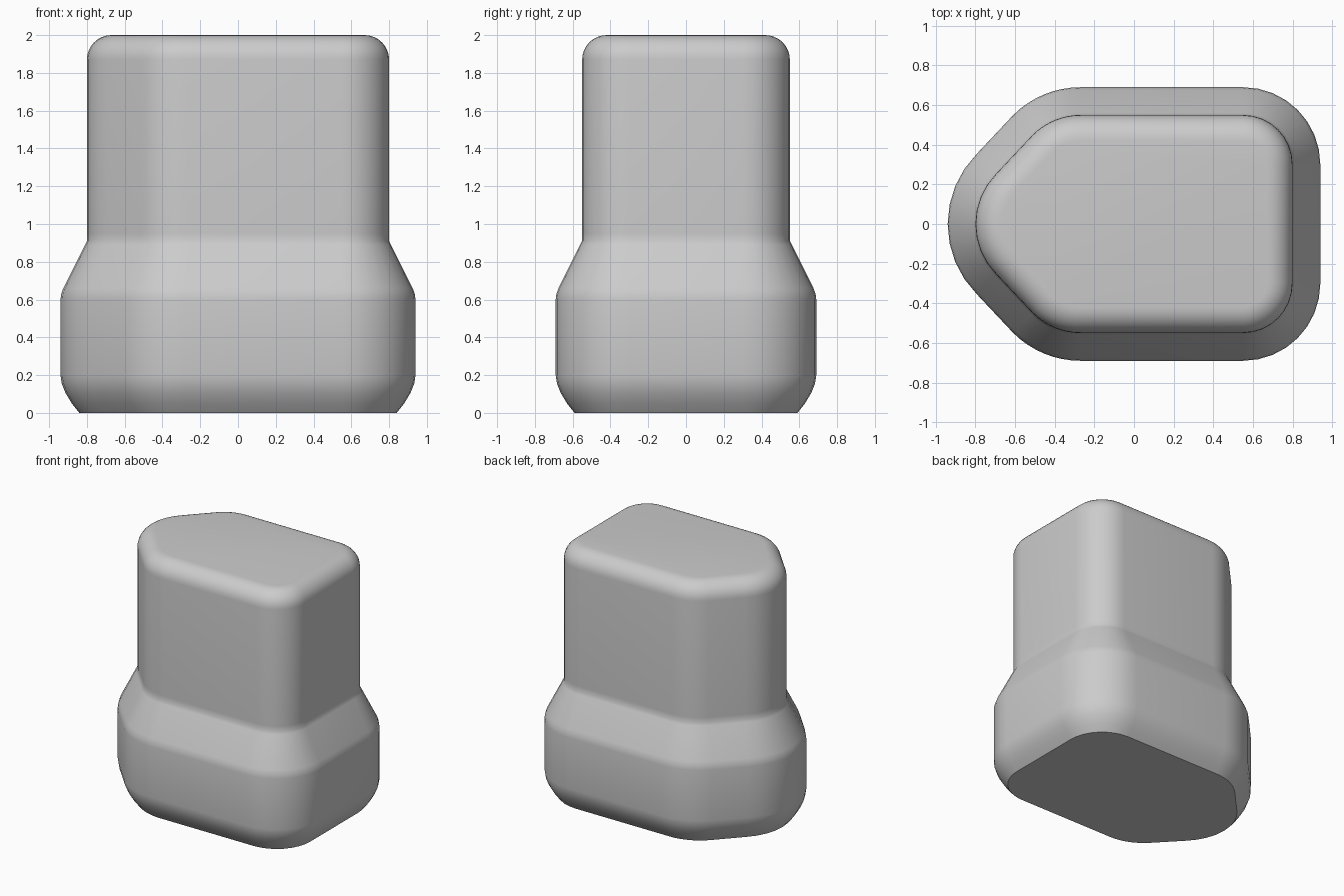
import bpy, bmesh
from math import sin, cos, radians

cube = bpy.data.objects.get("Cube")
if cube:
    bpy.data.objects.remove(cube, do_unlink=True)

# Plain grey finish
grey = bpy.data.materials.new("plain_grey")
grey.use_nodes = True
grey.diffuse_color = (0.6, 0.6, 0.6, 1)
grey.node_tree.nodes["Principled BSDF"].inputs["Base Color"].default_value = grey.diffuse_color

# Footprint corners: centre x, centre y, radius, start and end angle
ARCS = [
    (0.55, -0.30, 0.25, -90, 0),
    (0.55, 0.30, 0.25, 0, 90),
    (-0.27, 0.21, 0.34, 90, 135),
    (-0.44, 0.0, 0.36, 135, 225),
    (-0.27, -0.21, 0.34, 225, 270),
]
STEPS = 8
TOP_ROUND = 0.13

# Side profile: outward offset of the footprint, height
PROFILE = [(0.04, 0), (0.08, 0.05), (0.113, 0.105), (0.133, 0.155), (0.14, 0.2),
           (0.14, 0.6), (0.136, 0.63), (0.125, 0.66), (0.01, 0.89), (0, 0.91), (0, 0.95)]
for i in range(STEPS + 1):
    a = radians(90 * i / STEPS)
    PROFILE.append((TOP_ROUND * (cos(a) - 1), 2 - TOP_ROUND + TOP_ROUND * sin(a)))


def footprint(offset):
    points = []
    for cx, cy, r, start, end in ARCS:
        for i in range(STEPS + 1):
            a = radians(start + (end - start) * i / STEPS)
            points.append((cx + (r + offset) * cos(a), cy + (r + offset) * sin(a)))
    return points


# Flared body lofted through the footprint rings
bm = bmesh.new()
rings = [[bm.verts.new((x, y, z)) for x, y in footprint(off)] for off, z in PROFILE]
count = len(rings[0])
for low, high in zip(rings, rings[1:]):
    for i in range(count):
        j = (i + 1) % count
        bm.faces.new((low[i], low[j], high[j], high[i]))

# Flat base and top
bm.faces.new(rings[0][::-1])
bm.faces.new(rings[-1])

mesh = bpy.data.meshes.new("flared_body")
bm.to_mesh(mesh)
bm.free()
mesh.materials.append(grey)
body = bpy.data.objects.new("flared_body", mesh)
bpy.context.collection.objects.link(body)

# Smooth sides with a crisp base edge
bpy.ops.object.select_all(action='DESELECT')
body.select_set(True)
bpy.context.view_layer.objects.active = body
bpy.ops.object.shade_smooth_by_angle(angle=radians(35))
